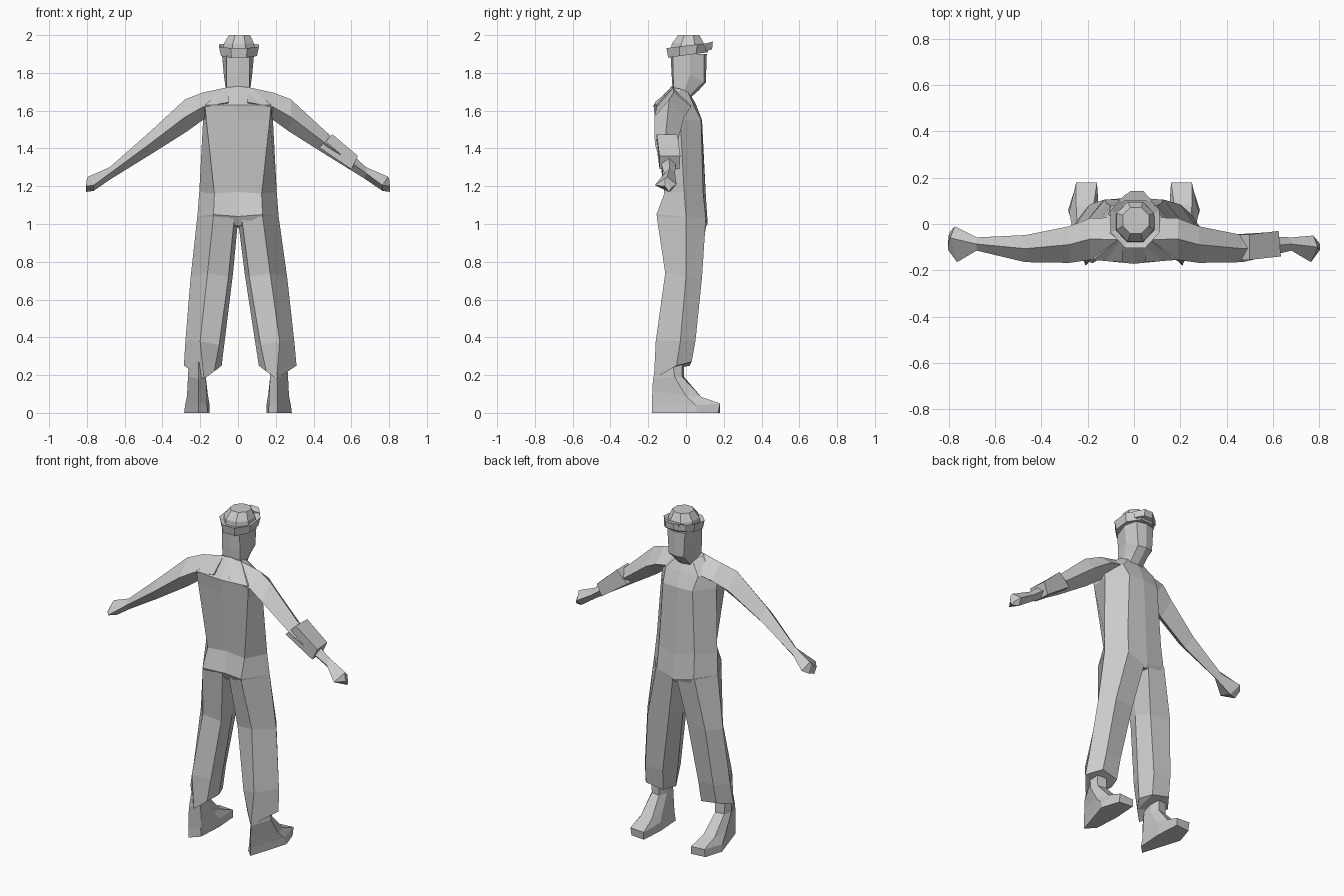
import bpy, bmesh, math

grey = bpy.data.materials.new("warm grey")
grey.diffuse_color = (0.6, 0.6, 0.6, 1)


def loft(name, rings):
    """Skin closed rings of (x, y, z) points and cap both ends, flat shaded."""
    bm = bmesh.new()
    loops = [[bm.verts.new(p) for p in r] for r in rings]
    n = len(loops[0])
    for a, b in zip(loops, loops[1:]):
        for i in range(n):
            j = (i + 1) % n
            bm.faces.new((a[i], a[j], b[j], b[i]))
    bm.faces.new(loops[0])
    bm.faces.new(loops[-1])
    bmesh.ops.triangulate(bm, faces=[f for f in bm.faces if len(f.verts) > 4])
    bmesh.ops.recalc_face_normals(bm, faces=bm.faces)
    me = bpy.data.meshes.new(name)
    bm.to_mesh(me)
    bm.free()
    me.materials.append(grey)
    ob = bpy.data.objects.new(name, me)
    bpy.context.collection.objects.link(ob)
    return ob


def mirror_ring(half):
    """Complete a half ring whose first and last points lie on the middle."""
    return half + [(-x, y, z) for x, y, z in half[-2:0:-1]]


def oval(cx, cy, rx, ry, z, n=8, tilt=0.0):
    pts = []
    for i in range(n):
        a = 2 * math.pi * (i + 0.5) / n
        s = math.sin(a)
        pts.append((cx + rx * math.cos(a) / math.cos(math.pi / n),
                    cy + ry * s / math.cos(math.pi / n), z + tilt * s))
    return pts


# Torso: back middle, back corner, side, chest corner, chest middle
loft("torso", [mirror_ring(h) for h in (
    [(0, -.075, 1.73), (.07, -.07, 1.72), (.075, -.03, 1.715), (.05, .01, 1.70), (0, .02, 1.69)],
    [(0, -.172, 1.63), (.175, -.155, 1.63), (.18, -.05, 1.63), (.11, .04, 1.63), (0, .05, 1.64)],
    [(0, -.162, 1.55), (.168, -.145, 1.55), (.185, -.03, 1.55), (.10, .08, 1.55), (0, .085, 1.55)],
    [(0, -.11, 1.17), (.125, -.115, 1.16), (.205, -.01, 1.17), (.12, .09, 1.17), (0, .105, 1.15)],
    [(0, -.125, 1.04), (.13, -.157, 1.05), (.215, 0, 1.04), (.125, .105, 1.03), (0, .115, 1.0)],
    [(0, -.09, 0.99), (.13, -.14, 1.0), (.21, 0, 1.0), (.125, .10, 1.0), (0, .10, 0.98)],
)])

# Baggy trouser legs: inner, inner back, back, outer, front, inner front
LEG = (
    [(0, 0, 1.02), (.02, -.12, 1.03), (.13, -.155, 1.04), (.215, 0, 1.04), (.13, .105, 1.03), (.01, .11, 1.02)],
    [(.035, -.02, .74), (.06, -.09, .72), (.17, -.11, .74), (.26, 0, .72), (.20, .085, .72), (.07, .07, .72)],
    [(.09, -.05, .38), (.12, -.12, .36), (.22, -.16, .38), (.298, -.03, .38), (.24, .05, .38), (.13, .04, .38)],
    [(.11, -.06, .25), (.15, -.12, .22), (.205, -.17, .18), (.31, -.05, .25), (.25, .03, .27), (.14, .02, .25)],
)
# Shoes: inner heel, heel, outer, outer toe, inner toe, inner
FOOT = (
    [(.175, -.11, .27), (.21, -.15, .27), (.26, -.07, .27), (.25, -.02, .27), (.19, -.01, .27), (.17, -.06, .27)],
    [(.17, -.12, .19), (.21, -.175, .18), (.265, -.06, .19), (.245, -.02, .19), (.19, -.01, .19), (.17, -.06, .19)],
    [(.165, -.12, .10), (.21, -.178, .12), (.27, 0, .09), (.25, .08, .085), (.175, .08, .085), (.16, 0, .10)],
    [(.165, -.125, .05), (.21, -.18, .05), (.28, .05, .04), (.25, .18, .05), (.16, .18, .045), (.152, .03, .05)],
    [(.16, -.13, 0), (.21, -.18, 0), (.285, .06, 0), (.25, .17, 0), (.16, .18, 0), (.15, .03, 0)],
)
# Arms: x, top z, bottom z, back y, front y
ARM = [(.05, 1.725, 1.58, -.165, .03), (.19, 1.695, 1.555, -.155, .025),
       (.28, 1.66, 1.49, -.168, -.01), (.47, 1.485, 1.37, -.165, -.048),
       (.68, 1.30, 1.24, -.115, -.058)]

for side, s, shift in (("right", 1, 0), ("left", -1, 0.03)):
    loft(side + "_trouser_leg", [[(s * (x - shift * (1.03 - z)), y, z) for x, y, z in r] for r in LEG])
    loft(side + "_shoe", [[(s * x, y, z) for x, y, z in r] for r in FOOT])

    rings = []
    for x, top, bot, back, front in ARM:
        mid, cy = top * 0.45 + bot * 0.55, (back + front) / 2
        rings.append([(s * x, cy, top), (s * x, back, mid),
                      (s * (x - .01), cy, bot), (s * x, front, mid)])
    # fist at the end of each arm
    f = 0 if s < 0 else -.04
    rings.append([(s * .795, -.06 + f, 1.25), (s * .765, -.165, 1.205),
                  (s * .765, -.08, 1.175), (s * .775, -.01 + f, 1.21)])
    rings.append([(s * .80, -.07 + f, 1.24), (s * .805, -.11, 1.20),
                  (s * .805, -.09, 1.17), (s * .80, -.04 + f, 1.19)])
    loft(side + "_arm", rings)

# Band around the forearm
loft("forearm_band", [
    [(.50, -.155, 1.475), (.50, -.045, 1.475), (.43, -.045, 1.405), (.43, -.155, 1.405)],
    [(.635, -.14, 1.36), (.625, -.03, 1.36), (.595, -.035, 1.29), (.60, -.14, 1.29)],
])

# Neck and head: nape, back corner, cheek, jaw corner, face middle
loft("head", [mirror_ring(h) for h in (
    [(0, -.065, 1.68), (.06, -.06, 1.69), (.06, -.02, 1.68), (.045, .015, 1.67), (0, .025, 1.67)],
    [(0, -.072, 1.73), (.06, -.065, 1.73), (.067, .0, 1.73), (.045, .06, 1.72), (0, .07, 1.71)],
    [(0, -.076, 1.79), (.06, -.068, 1.79), (.075, .02, 1.79), (.05, .095, 1.75), (0, .105, 1.75)],
    [(0, -.082, 1.90), (.06, -.07, 1.90), (.085, .02, 1.90), (.06, .095, 1.90), (0, .11, 1.90)],
)])

# Hat: turned-up brim and a crown
loft("hat_brim", [oval(.005, .01, .095, .105, 1.895, tilt=.015),
                  oval(.005, .012, .106, .115, 1.945, tilt=.015),
                  oval(.005, .01, .085, .09, 1.935, tilt=.01)])
loft("hat_crown", [oval(.005, .01, .085, .088, 1.92),
                   oval(.005, .01, .08, .085, 1.955),
                   oval(.008, .015, .056, .057, 2.0)])
# Small peak at the front of the hat
loft("hat_peak", [
    [(-.07, .10, 1.915), (.08, .10, 1.915), (.08, .10, 1.955), (-.07, .10, 1.955)],
    [(-.015, .138, 1.925), (.04, .138, 1.925), (.04, .142, 1.965), (-.015, .142, 1.965)],
])
